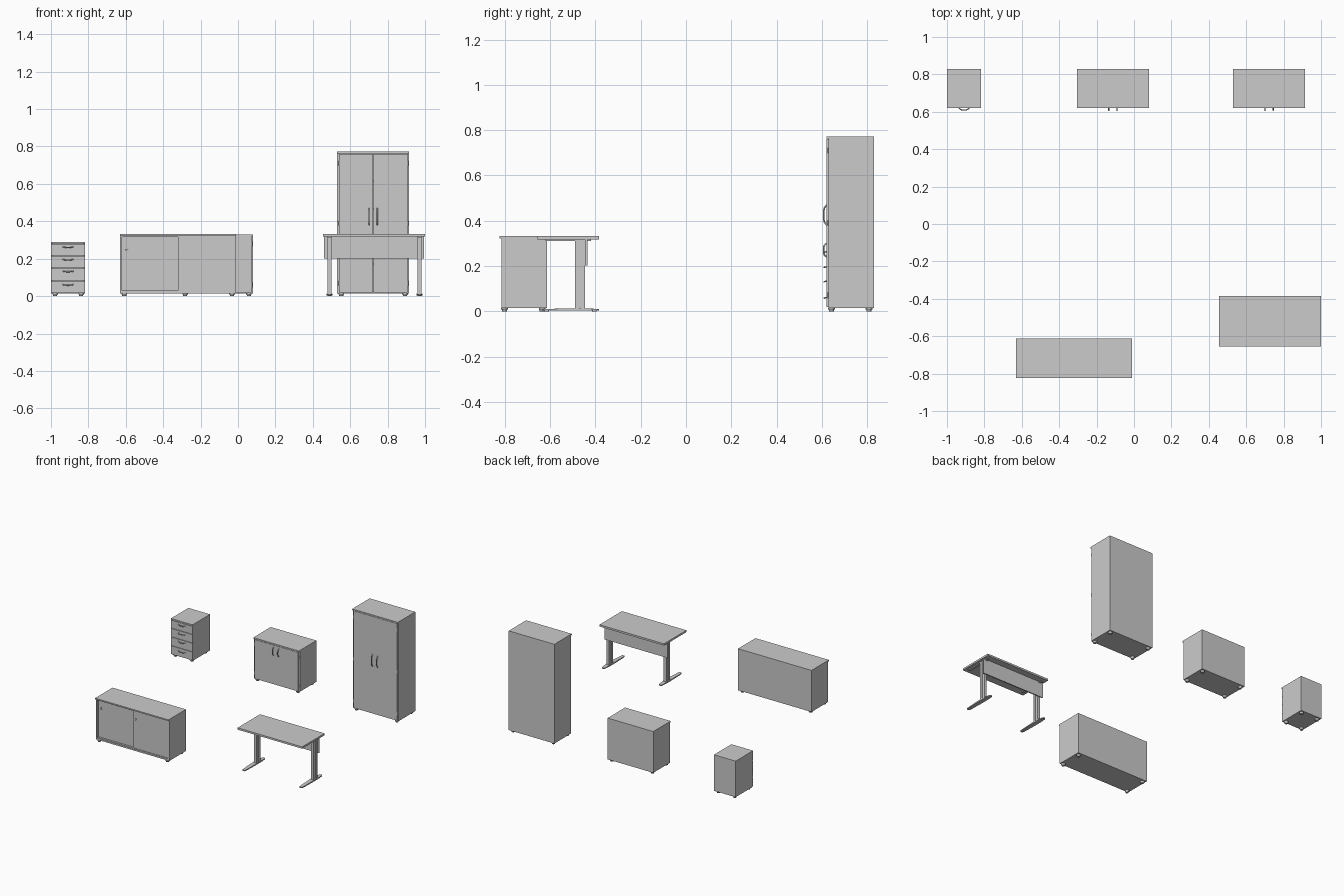
import bpy, bmesh, math

if "Cube" in bpy.data.objects:
    bpy.data.objects.remove(bpy.data.objects["Cube"])


def obj_from_bm(name, bm):
    me = bpy.data.meshes.new(name)
    bm.to_mesh(me)
    bm.free()
    ob = bpy.data.objects.new(name, me)
    bpy.context.collection.objects.link(ob)
    return ob


def box(name, x0, x1, y0, y1, z0, z1):
    bm = bmesh.new()
    bmesh.ops.create_cube(bm, size=1)
    for v in bm.verts:
        v.co = ((x0 + x1) / 2 + v.co.x * (x1 - x0),
                (y0 + y1) / 2 + v.co.y * (y1 - y0),
                (z0 + z1) / 2 + v.co.z * (z1 - z0))
    return obj_from_bm(name, bm)


def lathe(name, x, y, z, profile, axis='Z', n=20):
    """Turn (radius, height) points around an axis; 'Y' points towards the front."""
    bm = bmesh.new()
    rings = []
    for r, h in profile:
        ring = []
        for i in range(n):
            a = 2 * math.pi * i / n
            u, v = r * math.cos(a), r * math.sin(a)
            ring.append(bm.verts.new((x + u, y + v, z + h) if axis == 'Z' else (x + u, y - h, z + v)))
        rings.append(ring)
    for a, b in zip(rings, rings[1:]):
        for i in range(n):
            j = (i + 1) % n
            bm.faces.new((a[i], a[j], b[j], b[i]))
    bm.faces.new(rings[0])
    bm.faces.new(rings[-1])
    bmesh.ops.recalc_face_normals(bm, faces=bm.faces)
    ob = obj_from_bm(name, bm)
    for p in ob.data.polygons:
        p.use_smooth = len(p.vertices) == 4
    return ob


def bow_handle(name, x, y, z, length, depth, vertical, radius, sag=0.0):
    """Bowed bar handle with two ends meeting the door."""
    cu = bpy.data.curves.new(name, 'CURVE')
    cu.dimensions = '3D'
    cu.bevel_depth = radius
    cu.bevel_resolution = 2
    cu.use_fill_caps = True
    sp = cu.splines.new('POLY')
    n = 12
    sp.points.add(n)
    for i, p in enumerate(sp.points):
        t = -math.cos(math.pi * i / n)
        d = (1 - t ** 4) * depth
        s = t * length / 2
        p.co = (x, y - d, z + s, 1) if vertical else (x + s, y - d, z - sag * (1 - t * t), 1)
    tmp = bpy.data.objects.new(name + "_path", cu)
    bpy.context.collection.objects.link(tmp)
    bpy.context.view_layer.update()
    me = bpy.data.meshes.new_from_object(tmp.evaluated_get(bpy.context.evaluated_depsgraph_get()))
    bpy.data.objects.remove(tmp)
    for p in me.polygons:
        p.use_smooth = True
    ob = bpy.data.objects.new(name, me)
    bpy.context.collection.objects.link(ob)


def feet(name, x0, x1, y0, y1, inset=0.022):
    for i, x in enumerate((x0 + inset, x1 - inset)):
        for j, y in enumerate((y0 + inset, y1 - inset)):
            lathe(f"{name}_foot_{i}{j}", x, y, 0,
                  [(0.011, 0), (0.011, 0.007), (0.015, 0.008), (0.015, 0.015)])


def carcass(name, x0, x1, y0, y1, z1, t=0.01, lip=0.0):
    """Open-fronted case; lip lets the top overhang the sides at the front."""
    box(name + "_top", x0, x1, y0 - lip, y1, z1 - t, z1)
    box(name + "_bottom", x0 + t, x1 - t, y0, y1, 0.015, 0.015 + t)
    box(name + "_left_side", x0, x0 + t, y0, y1, 0.015, z1 - t)
    box(name + "_right_side", x1 - t, x1, y0, y1, 0.015, z1 - t)
    box(name + "_back", x0 + t, x1 - t, y1 - 0.006, y1, 0.015 + t, z1 - t)
    feet(name, x0, x1, y0 - lip, y1)


def hinged_cabinet(name, x0, z1, hz, hlen, shelves, hinges):
    x1, y0, y1 = x0 + 0.385, 0.63, 0.83
    xm = (x0 + x1) / 2
    carcass(name, x0, x1, y0, y1, z1, lip=0.01)
    for i in range(shelves):
        z = 0.025 + (z1 - 0.035) * (i + 1) / (shelves + 1)
        box(f"{name}_shelf_{i}", x0 + 0.01, x1 - 0.01, y0 + 0.005, y1 - 0.006, z - 0.004, z + 0.004)
    for s, side in ((-1, "left"), (1, "right")):
        a, b = sorted((xm + s * 0.0008, xm + s * 0.1835))
        box(f"{name}_{side}_door", a, b, 0.62, 0.6295, 0.02, z1 - 0.012)
        bow_handle(f"{name}_{side}_handle", xm + s * 0.022, 0.622, hz, hlen, 0.014, True, 0.0035)
        # hinge pins in the gap beside each door
        for k, z in enumerate(hinges):
            lathe(f"{name}_{side}_hinge_{k}", xm + s * 0.186, 0.626, z, [(0.003, -0.012), (0.003, 0.012)], n=10)


# Two hinged-door cabinets
hinged_cabinet("low_cabinet", -0.305, 0.33, 0.27, 0.06, 1, (0.06, 0.28))
hinged_cabinet("tall_cabinet", 0.53, 0.772, 0.425, 0.088, 4, (0.07, 0.39, 0.71))

# Drawer pedestal
carcass("pedestal", -1.0, -0.817, 0.63, 0.83, 0.29, lip=0.01)
levels = [0.017, 0.083, 0.15, 0.216, 0.279]
for i, (a, b) in enumerate(zip(levels, levels[1:])):
    box(f"drawer_front_{i}", -0.999, -0.818, 0.62, 0.6295, a + 0.0015, b - 0.0015)
    bow_handle(f"drawer_handle_{i}", -0.9085, 0.621, (0.061, 0.133, 0.196, 0.263)[i],
               0.055, 0.011, False, 0.003, 0.003)

# Sliding-door cabinet
carcass("sliding_cabinet", -0.63, -0.01, -0.814, -0.613, 0.332, lip=0.009)
box("bottom_track", -0.62, -0.02, -0.812, -0.785, 0.025, 0.031)
box("top_track", -0.62, -0.02, -0.812, -0.785, 0.315, 0.322)
box("sliding_left_door", -0.62, -0.31, -0.797, -0.789, 0.031, 0.315)
box("sliding_right_door", -0.32, -0.02, -0.808, -0.80, 0.031, 0.315)
for name, x, y in (("left", -0.597, -0.797), ("right", -0.297, -0.808)):
    lathe(name + "_finger_pull", x, y, 0.253,
          [(0.008, -0.001), (0.008, 0.0015), (0.006, 0.0015), (0.006, -0.0005)], 'Y')

# Desk
box("desk_top", 0.455, 1.0, -0.655, -0.385, 0.318, 0.332)
box("modesty_panel", 0.46, 0.995, -0.445, -0.436, 0.202, 0.318)
for side, x in (("left", 0.489), ("right", 0.971)):
    # twin-post leg with a web between
    box(side + "_leg_front_post", x - 0.011, x + 0.011, -0.491, -0.472, 0.01, 0.312)
    box(side + "_leg_back_post", x - 0.011, x + 0.011, -0.464, -0.445, 0.01, 0.312)
    box(side + "_leg_web", x - 0.006, x + 0.006, -0.474, -0.462, 0.01, 0.312)
    box(side + "_top_bracket", x - 0.011, x + 0.011, -0.62, -0.42, 0.311, 0.318)
    # tapered foot with rounded ends
    half = [(-0.635, 0.006), (-0.63, 0.011), (-0.61, 0.0135), (-0.5, 0.0165),
            (-0.44, 0.0165), (-0.405, 0.0135), (-0.39, 0.011), (-0.385, 0.006)]
    bm = bmesh.new()
    outline = [(x + w, y) for y, w in half] + [(x - w, y) for y, w in reversed(half)]
    face = bm.faces.new([bm.verts.new((px, py, 0.003)) for px, py in outline])
    new = bmesh.ops.extrude_face_region(bm, geom=[face])["geom"]
    for v in new:
        if isinstance(v, bmesh.types.BMVert):
            v.co.z = 0.013 if -0.6 < v.co.y < -0.42 else 0.010
    bmesh.ops.recalc_face_normals(bm, faces=bm.faces)
    obj_from_bm(side + "_desk_foot", bm)
    for k, y in enumerate((-0.615, -0.405)):
        lathe(f"{side}_desk_glide_{k}", x, y, 0, [(0.010, 0), (0.010, 0.004)])
